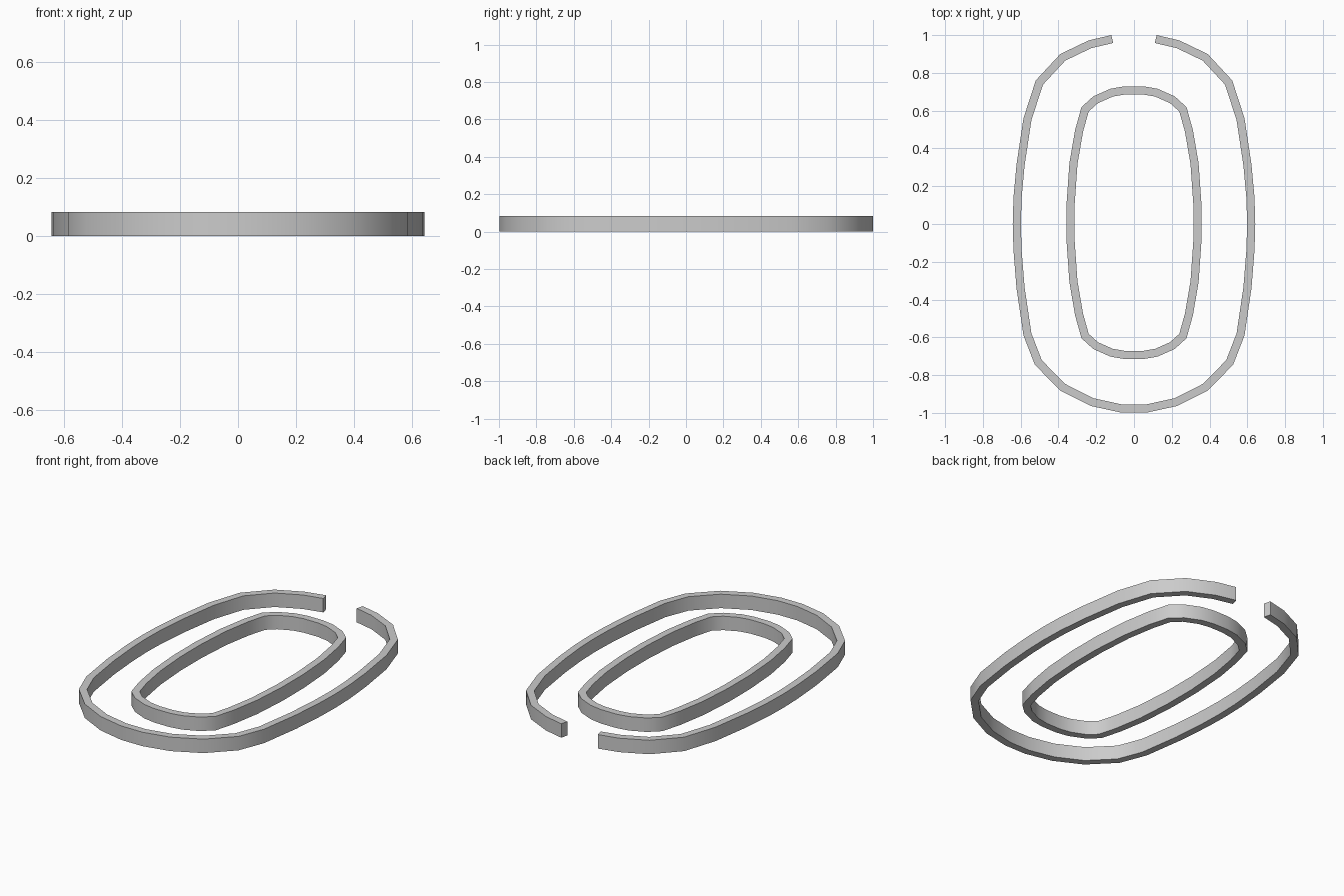
import bpy, bmesh
from mathutils import Vector

if "Cube" in bpy.data.objects:
    bpy.data.objects.remove(bpy.data.objects["Cube"])

HEIGHT = 0.083
WALL = 0.043


def mirrored(half):
    """Right-hand half outline (top to bottom) plus its mirror image."""
    return half + [(-x, y) for x, y in reversed(half) if x > 1e-6]


def inset(points, closed):
    """Offset a clockwise outline inwards with mitred corners."""
    pts = [Vector(p) for p in points]
    n = len(pts)
    result = []
    for i, p in enumerate(pts):
        normals = []
        if closed or i > 0:
            d = (p - pts[i - 1]).normalized()
            normals.append(Vector((d.y, -d.x)))
        if closed or i < n - 1:
            d = (pts[(i + 1) % n] - p).normalized()
            normals.append(Vector((d.y, -d.x)))
        m = sum(normals, Vector((0, 0))).normalized()
        result.append(p + m * WALL / m.dot(normals[0]))
    return result


def band(name, outline, closed):
    """Upright strip with rectangular section following the outline."""
    inner = inset(outline, closed)
    bm = bmesh.new()
    rings = []
    for o, i in zip(outline, inner):
        rings.append([bm.verts.new((p[0], p[1], z)) for p, z in
                      ((o, 0), (o, HEIGHT), (i, HEIGHT), (i, 0))])
    n = len(rings)
    for k in range(n if closed else n - 1):
        a, b = rings[k], rings[(k + 1) % n]
        for s in range(4):
            t = (s + 1) % 4
            bm.faces.new((a[s], a[t], b[t], b[s]))
    if not closed:
        bm.faces.new(rings[0])
        bm.faces.new(rings[-1])
    bmesh.ops.recalc_face_normals(bm, faces=bm.faces)
    mesh = bpy.data.meshes.new(name)
    bm.to_mesh(mesh)
    bm.free()
    obj = bpy.data.objects.new(name, mesh)
    bpy.context.collection.objects.link(obj)
    bpy.ops.object.select_all(action='DESELECT')
    obj.select_set(True)
    bpy.context.view_layer.objects.active = obj
    bpy.ops.object.shade_smooth_by_angle(angle=0.6)
    return obj


# Outer band, open at the back
outer_half = [(0.12, 1.0), (0.24, 0.972), (0.39, 0.90), (0.52, 0.76),
              (0.585, 0.56), (0.622, 0.315), (0.638, 0.14), (0.642, 0.0),
              (0.638, -0.14), (0.622, -0.34), (0.585, -0.59), (0.525, -0.745),
              (0.39, -0.882), (0.23, -0.963), (0.07, -0.998)]
band("outer_band", mirrored(outer_half), False).data
outer = bpy.data.objects["outer_band"]

# The open strip runs right end -> front -> left end
# Inner band, a closed rounded loop set slightly towards the back
corner = [(0.05, 0.722), (0.125, 0.709), (0.215, 0.669), (0.278, 0.612),
          (0.312, 0.49), (0.342, 0.315), (0.357, 0.10)]
inner_half = corner + [(x, -y) for x, y in reversed(corner)]
band("inner_band", [(x, y + 0.007) for x, y in mirrored(inner_half)], True)
